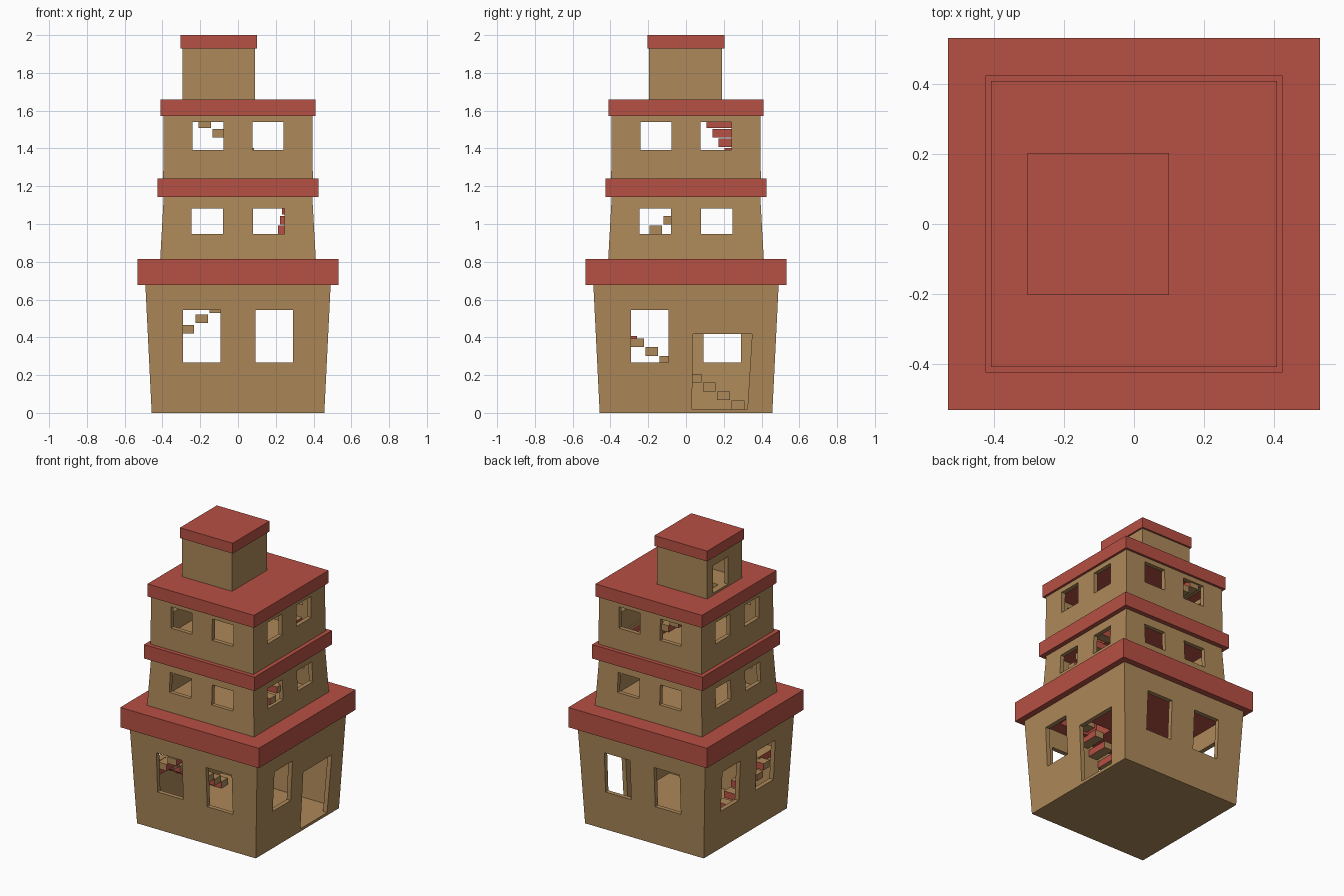
import bpy, bmesh

if "Cube" in bpy.data.objects:
    bpy.data.objects.remove(bpy.data.objects["Cube"])

def material(name, rgb):
    m = bpy.data.materials.new(name)
    m.diffuse_color = (*rgb, 1)
    m.use_nodes = True
    m.node_tree.nodes["Principled BSDF"].inputs["Base Color"].default_value = m.diffuse_color
    return m

TAN = material("tan_wall", (0.42, 0.25, 0.10))
RED = material("red_roof", (0.47, 0.08, 0.057))
FACES = [(3, 2, 1, 0), (4, 5, 6, 7), (0, 1, 5, 4), (1, 2, 6, 5), (2, 3, 7, 6), (3, 0, 4, 7)]

def add_block(bm, lo, hi, bottom, top):
    """Block between heights lo and hi; bottom and top are (x0, x1, y0, y1)."""
    vs = []
    for z, (x0, x1, y0, y1) in ((lo, bottom), (hi, top)):
        vs += [bm.verts.new(p) for p in ((x0, y0, z), (x1, y0, z), (x1, y1, z), (x0, y1, z))]
    return [bm.faces.new([vs[i] for i in f]) for f in FACES]

def finish(name, bm, *mats):
    me = bpy.data.meshes.new(name)
    bm.to_mesh(me)
    bm.free()
    for m in mats:
        me.materials.append(m)
    ob = bpy.data.objects.new(name, me)
    bpy.context.collection.objects.link(ob)
    return ob

def block(name, mat, lo, hi, bottom, top=None):
    bm = bmesh.new()
    add_block(bm, lo, hi, bottom, top or bottom)
    return finish(name, bm, mat)

def cut(ob, lo, hi, bottom, top=None):
    """Subtract a block from ob."""
    cutter = block("cutter", ob.data.materials[0], lo, hi, bottom, top)
    cutter.hide_render = True
    mod = ob.modifiers.new("cut", 'BOOLEAN')
    mod.operation, mod.solver, mod.object = 'DIFFERENCE', 'EXACT', cutter
    bpy.context.view_layer.objects.active = ob
    bpy.ops.object.modifier_apply(modifier=mod.name)
    bpy.data.objects.remove(cutter)

def sq(h, cx=0, cy=0):
    return (cx - h, cx + h, cy - h, cy + h)

def storey(name, lo, hi, h0, h1, c=(0, 0), t=0.03):
    """Hollow tapered room with a thin floor and an open top."""
    ob = block(name, TAN, lo, hi, sq(h0, *c), sq(h1, *c))
    cut(ob, lo + 0.02, hi + 0.02, sq(h0 - t, *c), sq(h1 - t, *c))
    return ob

# Rooms
ground = storey("ground_floor", 0, 0.69, 0.457, 0.491)
middle = storey("middle_floor", 0.81, 1.15, 0.412, 0.393)
upper = storey("upper_floor", 1.235, 1.58, 0.396, 0.394)
hut = storey("roof_hut", 1.655, 1.935, 0.193, 0.193, (-0.102, -0.002), 0.025)

# Windows, two on every side (the ground floor's right side gets a door)
for room, w0, w1, z0, z1 in ((ground, 0.092, 0.29, 0.267, 0.545),
                             (middle, 0.08, 0.245, 0.947, 1.083),
                             (upper, 0.078, 0.24, 1.392, 1.54)):
    for a, b in ((-w1, -w0), (w0, w1)):
        cut(room, z0, z1, (a, b, -0.6, 0.6))
        right_end = 0 if room is ground and a > 0 else 0.6
        cut(room, z0, z1, (-0.6, right_end, a, b))

# Doors
cut(ground, 0.02, 0.418, (0.3, 0.6, 0.032, 0.325), (0.3, 0.6, 0.036, 0.35))
cut(hut, 1.675, 1.865, (-0.4, -0.2, -0.04, 0.125))

# Roof slabs
roof1 = block("lower_roof", RED, 0.677, 0.815, sq(0.533))
roof2 = block("middle_roof", RED, 1.143, 1.24, sq(0.425))
roof3 = block("upper_roof", RED, 1.573, 1.66, sq(0.41))
block("hut_roof", RED, 1.928, 2.0, sq(0.203, -0.102, 0))

# Stairwell openings
for parts, lo, hi, hole in (((roof1, middle), 0.66, 0.85, (0.0, 0.3, -0.37, -0.23)),
                            ((roof2, upper), 1.13, 1.27, (0.22, 0.355, -0.05, 0.35)),
                            ((roof3, hut), 1.56, 1.69, (-0.25, 0.05, 0.0, 0.155))):
    for p in parts:
        cut(p, lo, hi, hole)

def flight(name, axis, start, step, z, dz, n, inner, outer, drift=0):
    """Floating steps along one wall; faces across the travel direction are red."""
    bm = bmesh.new()
    for k in range(n):
        c = start + step * k
        along = (c - 0.034, c + 0.034)
        across = tuple(sorted((inner + drift * k, outer)))
        rect = along + across if axis == 0 else across + along
        zc = z + dz * k
        for f in add_block(bm, zc - 0.023, zc + 0.023, rect, rect):
            f.normal_update()
            f.material_index = int(abs(f.normal[axis]) > 0.9)
    return finish(name, bm, TAN, RED)

# Stairs wind upward around the four walls
flight("left_wall_stairs", 1, 0.275, -0.076, 0.043, 0.047, 8, -0.295, -0.442)
flight("front_wall_corner_step", 0, -0.344, 0.076, 0.385, 0.054, 1, -0.26, -0.45)
flight("front_wall_stairs", 0, -0.268, 0.076, 0.443, 0.055, 7, -0.295, -0.45)
flight("front_wall_top_step", 0, 0.264, 0.076, 0.828, 0.053, 1, -0.23, -0.395)
flight("right_wall_stairs", 1, -0.312, 0.076, 0.864, 0.052, 9, 0.19, 0.382, 0.011)
flight("back_wall_stairs", 0, 0.28, -0.076, 1.23, 0.05, 8, 0.30, 0.382, -0.032)
